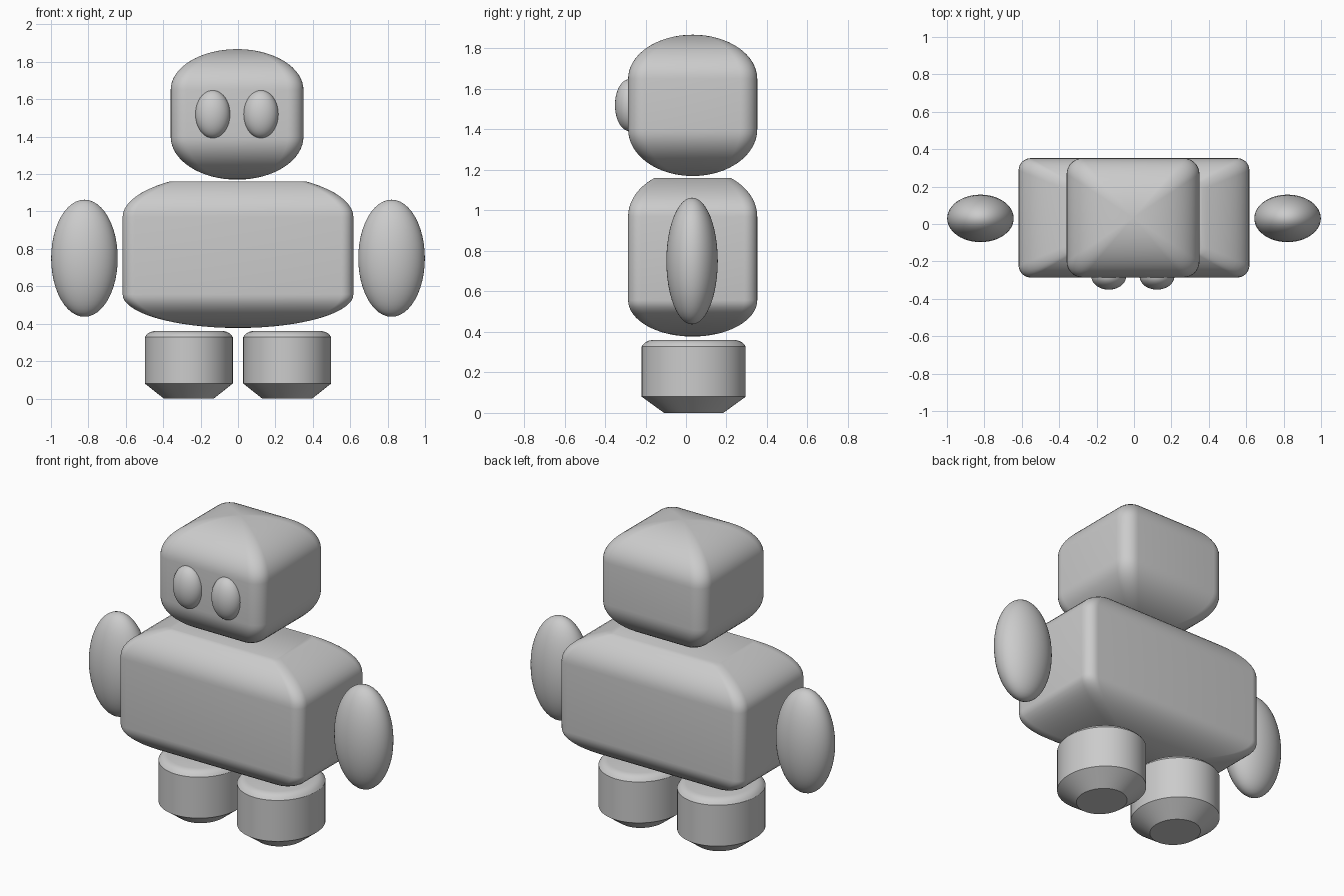
import bpy, bmesh
from math import sin, cos, pi, radians, sqrt

if "Cube" in bpy.data.objects:
    bpy.data.objects.remove(bpy.data.objects["Cube"])


def rounded_rect(hx, hy, r, n=8):
    """Outline of a rectangle with rounded corners, counter-clockwise."""
    pts = []
    for i, (sx, sy) in enumerate([(1, 1), (-1, 1), (-1, -1), (1, -1)]):
        for k in range(n + 1):
            a = (i + k / n) * pi / 2
            pts.append((sx * (hx - r) + r * cos(a), sy * (hy - r) + r * sin(a)))
    return pts


def ellipse(rx, ry, n=64):
    return [(rx * cos(2 * pi * i / n), ry * sin(2 * pi * i / n)) for i in range(n)]


def finish(ob, name):
    ob.name = name
    bpy.ops.object.select_all(action='DESELECT')
    ob.select_set(True)
    bpy.context.view_layer.objects.active = ob
    bpy.ops.object.shade_smooth_by_angle(angle=radians(30))


def loft(name, outline, profile, cx, cy):
    """Stack scaled copies of an outline; profile is (scale, z) from bottom to top."""
    bm = bmesh.new()
    rings = []
    for s, z in profile:
        if s < 1e-4:
            rings.append([bm.verts.new((cx, cy, z))])
        else:
            rings.append([bm.verts.new((cx + x * s, cy + y * s, z)) for x, y in outline])
    n = len(outline)
    for a, b in zip(rings, rings[1:]):
        for i in range(n):
            j = (i + 1) % n
            if len(a) == 1:
                bm.faces.new((a[0], b[j], b[i]))
            elif len(b) == 1:
                bm.faces.new((a[i], a[j], b[0]))
            else:
                bm.faces.new((a[i], a[j], b[j], b[i]))
    if len(rings[0]) > 1:
        bm.faces.new(rings[0][::-1])
    if len(rings[-1]) > 1:
        bm.faces.new(rings[-1])
    me = bpy.data.meshes.new(name)
    bm.to_mesh(me)
    bm.free()
    ob = bpy.data.objects.new(name, me)
    bpy.context.collection.objects.link(ob)
    finish(ob, name)


def dome(z0, h, s_end=0.0, n=16):
    """Quarter-ellipse profile from full width at z0 to scale s_end."""
    a_end = sqrt(1 - s_end ** 2)
    out = []
    for i in range(n + 1):
        t = i / n * pi / 2
        if sin(t) > a_end - 1e-6:
            break
        out.append((cos(t), z0 + h * sin(t)))
    return out + [(s_end, z0 + h * a_end)]


def ellipsoid(name, loc, radii):
    bpy.ops.mesh.primitive_uv_sphere_add(segments=48, ring_count=24, radius=1, location=loc)
    ob = bpy.context.object
    ob.scale = radii
    bpy.ops.object.transform_apply(location=False, rotation=False, scale=True)
    finish(ob, name)


CY = 0.033

# Head: rounded box domed above and below
loft("head", rounded_rect(0.355, 0.319, 0.085),
     dome(1.40, -0.23)[::-1] + dome(1.65, 0.218), -0.005, CY)

# Body: wide box, domed below, domed and cut flat above
loft("body", rounded_rect(0.617, 0.319, 0.065),
     dome(0.557, -0.18)[::-1] + dome(0.97, 0.236, 0.59), 0, CY)

# Arms, feet and eyes, mirrored left and right
foot_profile = [(0.57, 0), (1, 0.08), (1, 0.328), (0.965, 0.34), (0.92, 0.35),
                (0.87, 0.356), (0.8, 0.36)]
for side, sx in (("left", 1), ("right", -1)):
    ellipsoid(side + "_arm", (sx * 0.821, 0.03, 0.75), (0.178, 0.127, 0.313))
    loft(side + "_foot", ellipse(0.235, 0.257), foot_profile, sx * 0.263, 0.038)
    ellipsoid(side + "_eye", (sx * 0.129 - 0.006, -0.28, 1.52), (0.093, 0.071, 0.128))
